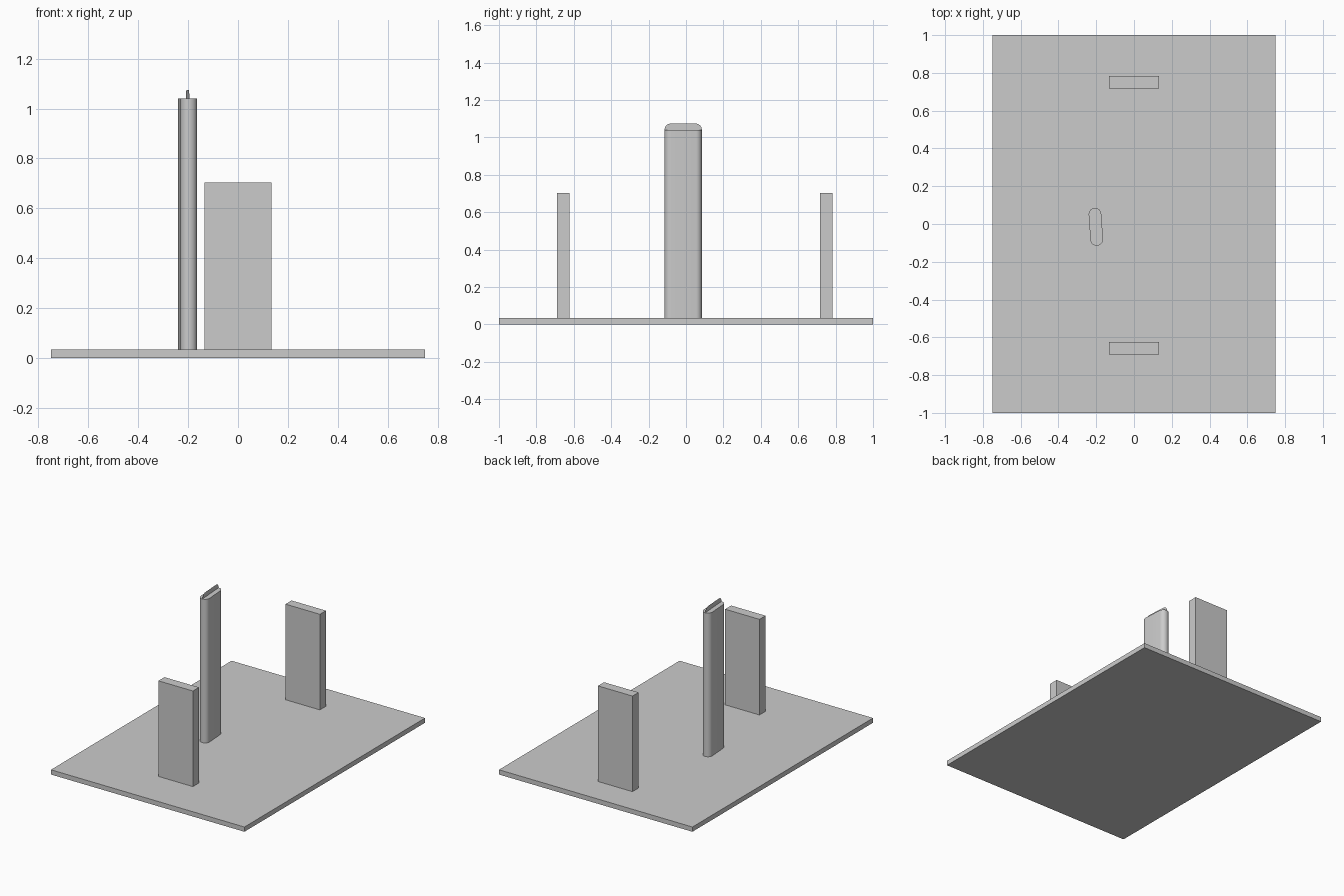
import bpy, bmesh, math
from mathutils import Matrix, Vector

if "Cube" in bpy.data.objects:
    bpy.data.objects.remove(bpy.data.objects["Cube"])

T = 1 / 30  # base thickness, also corner radius of the pillar


def finish(name, bm, smooth=False):
    bmesh.ops.recalc_face_normals(bm, faces=bm.faces)
    me = bpy.data.meshes.new(name)
    bm.to_mesh(me)
    bm.free()
    ob = bpy.data.objects.new(name, me)
    bpy.context.collection.objects.link(ob)
    if smooth:
        bpy.context.view_layer.objects.active = ob
        ob.select_set(True)
        bpy.ops.object.shade_smooth_by_angle(angle=math.radians(35))
        ob.select_set(False)
    return ob


def box(name, center, size):
    bm = bmesh.new()
    bmesh.ops.create_cube(bm, size=1)
    bmesh.ops.scale(bm, vec=size, verts=bm.verts)
    bmesh.ops.translate(bm, vec=center, verts=bm.verts)
    return finish(name, bm)


def arc(cy, cz, r, a0, a1, n):
    angles = [math.radians(a0 + (a1 - a0) * i / n) for i in range(n + 1)]
    return [(cy + r * math.cos(a), cz + r * math.sin(a)) for a in angles]


# base slab and the two upright slabs
box("base", (0, 0, T / 2), (1.5, 2, T))
for name, y in (("front_slab", -0.657), ("back_slab", 0.75)):
    box(name, (0, y, T + 0.335), (0.267, 0.067, 0.67))

# pillar: slightly turned stadium section
place = Matrix.Translation((-0.202, -0.015, T)) @ Matrix.Rotation(math.radians(4), 4, 'Z')
bm = bmesh.new()
outline = arc(0, 0.0667, T, 0, 180, 16) + arc(0, -0.0667, T, 180, 360, 16)
face = bm.faces.new([bm.verts.new((x, y, 0)) for x, y in outline])
ext = bmesh.ops.extrude_face_region(bm, geom=[face])
bmesh.ops.translate(bm, vec=(0, 0, 1.007), verts=[v for v in ext["geom"] if isinstance(v, bmesh.types.BMVert)])
finish("pillar", bm, True).matrix_world = place

# paper-thin fin with rounded corners on top of the pillar
bm = bmesh.new()
outline = arc(0.0667, 1.007, T, 0, 90, 8) + arc(-0.0667, 1.007, T, 90, 180, 8)
bm.faces.new([bm.verts.new((0, y, z)) for y, z in outline])
finish("top_fin", bm).matrix_world = place
